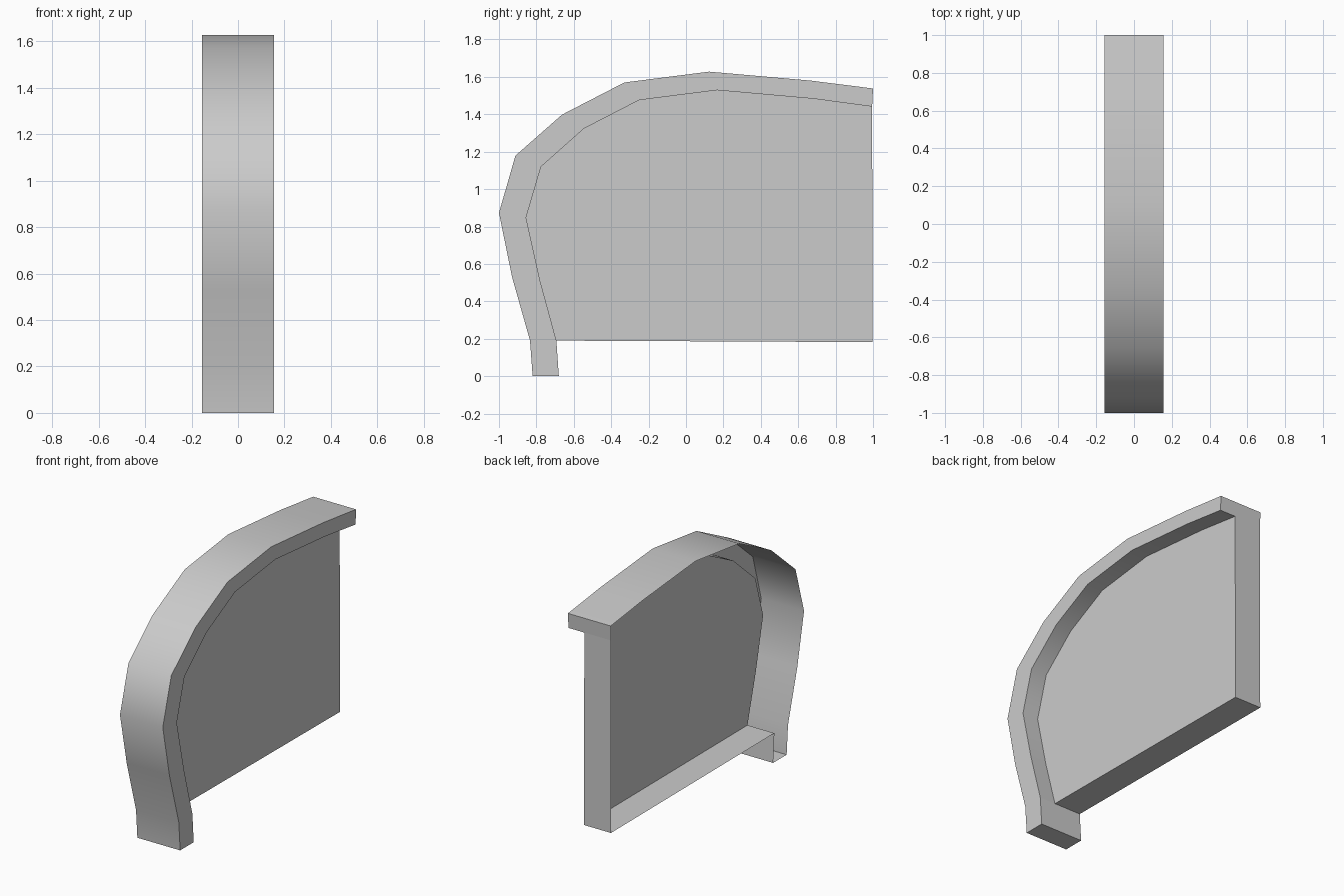
import bpy, bmesh, math

if "Cube" in bpy.data.objects:
    bpy.data.objects.remove(bpy.data.objects["Cube"])

HALF = 0.155      # half width of the shell
PANEL_X = 0.04    # depth at which the recessed panel sits

# Side profiles (y, z) from the foot up and over to the back end
OUTER = [(-0.82, 0), (-0.834, 0.19), (-0.93, 0.53), (-1, 0.873), (-0.912, 1.179),
         (-0.663, 1.398), (-0.33, 1.57), (0.123, 1.628), (0.668, 1.58), (1, 1.538)]
INNER = [(-0.68, 0), (-0.693, 0.19), (-0.78, 0.51), (-0.855, 0.848), (-0.775, 1.12),
         (-0.545, 1.324), (-0.25, 1.476), (0.166, 1.529), (0.684, 1.483), (0.995, 1.441)]
BACK_LOW = (0.998, 0.182)

grey = bpy.data.materials.new("grey")
grey.diffuse_color = (0.6, 0.6, 0.6, 1)
grey.use_nodes = True
grey.node_tree.nodes["Principled BSDF"].inputs["Base Color"].default_value = grey.diffuse_color


def make(name, verts, faces):
    mesh = bpy.data.meshes.new(name)
    mesh.from_pydata(verts, [], faces)
    mesh.materials.append(grey)
    obj = bpy.data.objects.new(name, mesh)
    bpy.context.collection.objects.link(obj)
    bpy.ops.object.select_all(action='DESELECT')
    obj.select_set(True)
    bpy.context.view_layer.objects.active = obj
    bpy.ops.object.shade_smooth_by_angle(angle=math.radians(45))
    return obj


def strip(name, path, x0, x1):
    """Sheet swept across x along a side path."""
    verts = [(x, y, z) for y, z in path for x in (x0, x1)]
    faces = [(2 * i, 2 * i + 1, 2 * i + 3, 2 * i + 2) for i in range(len(path) - 1)]
    return make(name, verts, faces)


# Curved outer band
strip("outer_band", OUTER, -HALF, HALF)

# Flat rim between both profiles, on the right side only
n = len(OUTER)
rim = [(HALF, y, z) for y, z in OUTER + INNER]
make("rim_face", rim, [(i, n + i, n + i + 1, i + 1) for i in range(n - 1)])

# Lip stepping in from the rim to the panel
strip("inner_lip", INNER[:0:-1], PANEL_X, HALF)

# Recessed panel
outline = [BACK_LOW] + INNER[:0:-1]
make("panel", [(PANEL_X, y, z) for y, z in outline], [tuple(range(len(outline)))])

# Closing sheets: back wall, bottom, foot and the end of the rim
strip("back_wall", [INNER[-1], BACK_LOW], -HALF, PANEL_X)
strip("bottom_sheet", [BACK_LOW, INNER[1]], -HALF, PANEL_X)
strip("foot_back", [INNER[1], INNER[0]], -HALF, HALF)
strip("foot_sole", [INNER[0], OUTER[0]], -HALF, HALF)
strip("rim_end", [OUTER[-1], INNER[-1]], -HALF, HALF)
